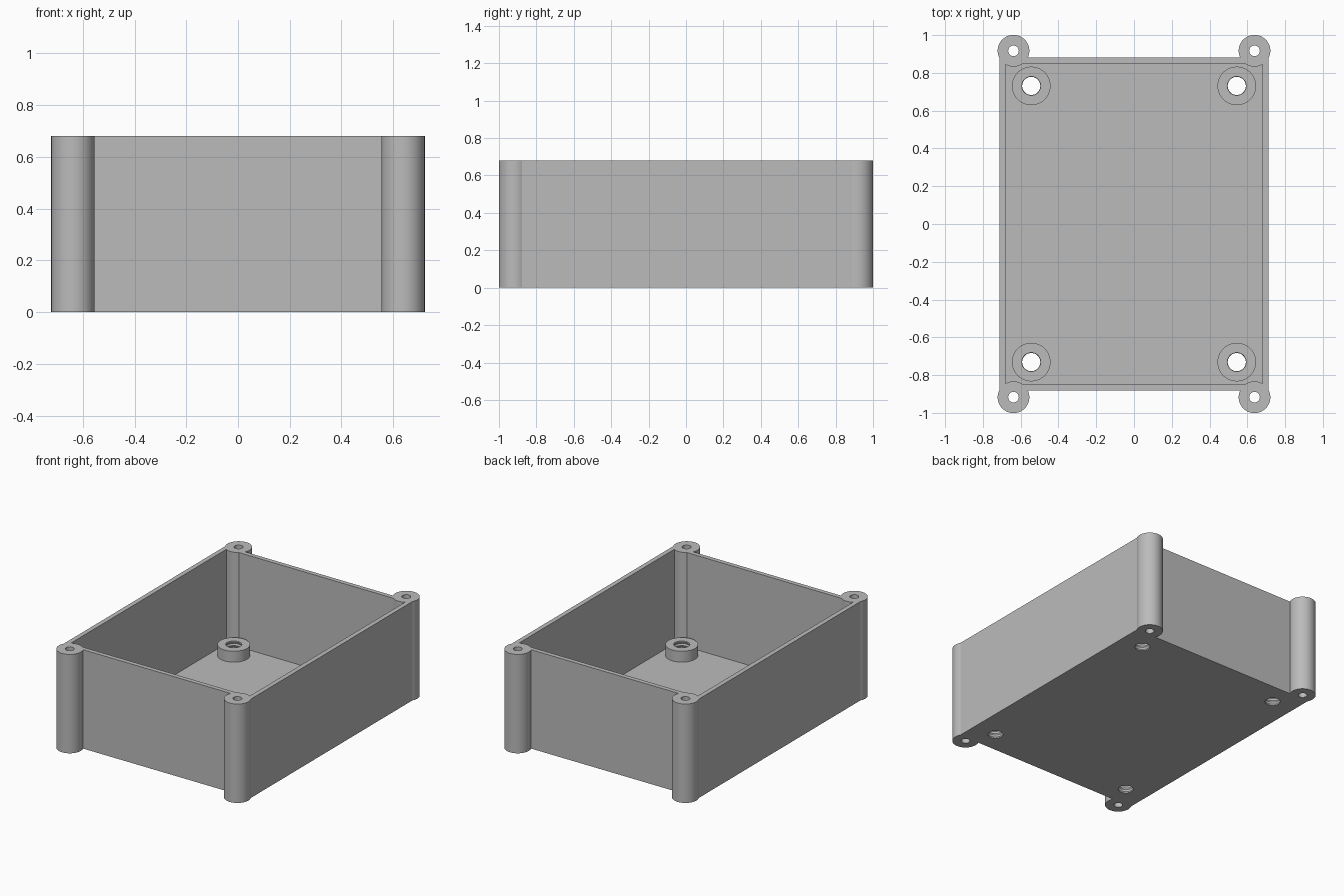
import bpy, bmesh, math

if "Cube" in bpy.data.objects:
    bpy.data.objects.remove(bpy.data.objects["Cube"])

H = 0.68           # overall height
FLOOR = 0.031      # floor thickness
POST = (0.638, 0.917)
BOSS = (0.544, 0.731)

grey = bpy.data.materials.new("plain grey")
grey.diffuse_color = (0.5, 0.5, 0.5, 1)
grey.use_nodes = True
grey.node_tree.nodes["Principled BSDF"].inputs["Base Color"].default_value = grey.diffuse_color


def make_object(name, bm):
    bmesh.ops.recalc_face_normals(bm, faces=bm.faces)
    mesh = bpy.data.meshes.new(name)
    bm.to_mesh(mesh)
    bm.free()
    mesh.materials.append(grey)
    ob = bpy.data.objects.new(name, mesh)
    bpy.context.collection.objects.link(ob)
    return ob


def box(name, hx, hy, z0, z1):
    bm = bmesh.new()
    bmesh.ops.create_cube(bm, size=1)
    for v in bm.verts:
        v.co = (v.co.x * 2 * hx, v.co.y * 2 * hy, z0 if v.co.z < 0 else z1)
    return make_object(name, bm)


def four_lathes(name, centre, profile, n):
    """Closed turned solid from (radius, z) pairs, repeated at four corners."""
    bm = bmesh.new()
    for sx in (-1, 1):
        for sy in (-1, 1):
            rings = [[bm.verts.new((sx * centre[0] + r * math.cos(2 * math.pi * i / n),
                                    sy * centre[1] + r * math.sin(2 * math.pi * i / n), z))
                      for i in range(n)] for r, z in profile]
            for a, b in zip(rings, rings[1:]):
                for i in range(n):
                    j = (i + 1) % n
                    bm.faces.new((a[i], a[j], b[j], b[i]))
            bm.faces.new(rings[0][::-1])
            bm.faces.new(rings[-1])
    return make_object(name, bm)


def combine(target, other, operation):
    mod = target.modifiers.new(operation.lower(), 'BOOLEAN')
    mod.operation, mod.solver, mod.object = operation, 'EXACT', other
    bpy.context.view_layer.objects.active = target
    bpy.ops.object.modifier_apply(modifier=mod.name)
    bpy.data.objects.remove(other)


# open tray
case = box("enclosure_base", 0.712, 0.881, 0, H)
combine(case, box("cavity_cutter", 0.68, 0.85, FLOOR, H + 0.2), 'DIFFERENCE')

# corner screw posts and floor standoffs
combine(case, four_lathes("corner_posts", POST, [(0.084, 0), (0.084, H)], 64), 'UNION')
combine(case, four_lathes("standoffs", BOSS, [(0.102, 0.012), (0.102, 0.106)], 64), 'UNION')

# through holes: plain in the posts, finely ridged in the standoffs
combine(case, four_lathes("post_hole_cutter", POST, [(0.028, -0.1), (0.028, H + 0.1)], 32), 'DIFFERENCE')
ridges = [(0.048 + 0.005 * (i % 2), -0.025 + 0.0125 * i) for i in range(13)]
combine(case, four_lathes("standoff_hole_cutter", BOSS, ridges, 40), 'DIFFERENCE')

# smooth round parts, crisp edges
bpy.ops.object.select_all(action='DESELECT')
case.select_set(True)
bpy.context.view_layer.objects.active = case
bpy.ops.object.shade_smooth_by_angle(angle=math.radians(30))
